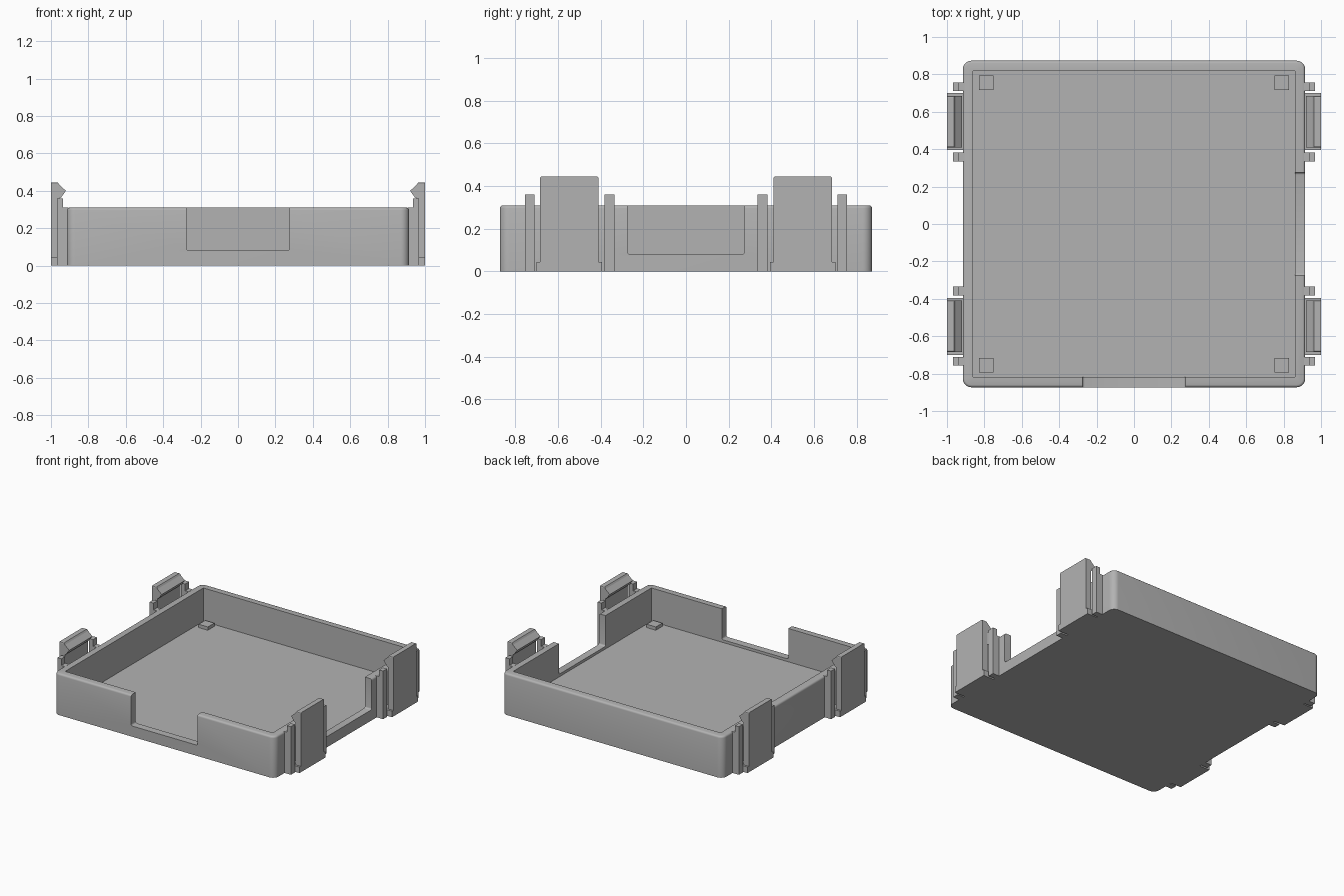
import bpy
import bmesh

cube = bpy.data.objects.get("Cube")
if cube:
    bpy.data.objects.remove(cube, do_unlink=True)

grey = bpy.data.materials.new("plain grey")
grey.use_nodes = True
grey.diffuse_color = (0.45, 0.45, 0.45, 1)
grey.node_tree.nodes["Principled BSDF"].inputs["Base Color"].default_value = grey.diffuse_color


def finish(bm, name):
    bmesh.ops.recalc_face_normals(bm, faces=bm.faces[:])
    mesh = bpy.data.meshes.new(name)
    bm.to_mesh(mesh)
    bm.free()
    mesh.materials.append(grey)
    obj = bpy.data.objects.new(name, mesh)
    bpy.context.collection.objects.link(obj)
    return obj


def box_mesh(x, y, z):
    bm = bmesh.new()
    bmesh.ops.create_cube(bm, size=1)
    for v in bm.verts:
        v.co = [lo if c < 0 else hi for c, (lo, hi) in zip(v.co, (x, y, z))]
    return bm


def bevel(bm, edges, width, segments):
    bmesh.ops.bevel(bm, geom=edges, offset=width, segments=segments,
                    profile=0.5, affect='EDGES')


def edges_along(bm, axis):
    return [e for e in bm.edges
            if abs((e.verts[0].co - e.verts[1].co).normalized()[axis]) > 0.99]


def extrude_profile(points, y, name, round_top=0):
    """Extrude an xz outline between two y values."""
    bm = bmesh.new()
    face = bm.faces.new([bm.verts.new((px, y[0], pz)) for px, pz in points])
    out = bmesh.ops.extrude_face_region(bm, geom=[face])
    for v in out["geom"]:
        if isinstance(v, bmesh.types.BMVert):
            v.co.y = y[1]
    if round_top:
        top = max(p[1] for p in points)
        bevel(bm, [e for e in bm.edges
                   if all(v.co.z > top - 0.001 for v in e.verts)
                   and abs(e.verts[0].co.y - e.verts[1].co.y) < 0.001], round_top, 2)
    return finish(bm, name)


# Tray shell: rounded block, hollowed, with openings in the front and left walls
W, D, H, WALL, FLOOR, SILL = 0.915, 0.873, 0.31, 0.055, 0.06, 0.08
bm = box_mesh((-W, W), (-D, D), (0, H))
bevel(bm, edges_along(bm, 2), 0.045, 8)
bevel(bm, [e for e in bm.edges if all(v.co.z > H - 0.001 for v in e.verts)], 0.014, 3)
tray = finish(bm, "tray")


def cut(bm):
    cutter = finish(bm, "cutter")
    cutter.hide_render = True
    mod = tray.modifiers.new("cut", 'BOOLEAN')
    mod.operation, mod.solver, mod.object = 'DIFFERENCE', 'EXACT', cutter
    bpy.context.view_layer.objects.active = tray
    bpy.ops.object.modifier_apply(modifier=mod.name)
    bpy.data.objects.remove(cutter, do_unlink=True)


IX, IY, HALF = W - WALL, D - WALL, 0.275
cut(box_mesh((-IX, IX), (-IY, IY), (FLOOR, 1)))
front = box_mesh((-HALF, HALF), (-1, -IY + 0.02), (SILL, 1))
bevel(front, [e for e in edges_along(front, 1) if e.verts[0].co.z < 0.5], 0.012, 3)
cut(front)
side = box_mesh((IX - 0.02, 1.2), (-HALF, HALF), (SILL, 1))
bevel(side, [e for e in edges_along(side, 0) if e.verts[0].co.z < 0.5], 0.012, 3)
cut(side)

bpy.ops.object.select_all(action='DESELECT')
tray.select_set(True)
bpy.context.view_layer.objects.active = tray
bpy.ops.object.shade_smooth_by_angle(angle=0.55)

# Outlines of the snap clip and of its guide post, on the +x side
clip_outline = [(W - 0.01, 0), (1, 0), (1, 0.445), (0.963, 0.445), (0.955, 0.432),
                (0.92, 0.4), (0.945, 0.365), (0.955, 0.36), (0.955, 0.045), (W - 0.01, 0.045)]
post_outline = [(W - 0.01, 0), (0.968, 0), (0.968, 0.36), (0.935, 0.36),
                (0.935, H), (W - 0.01, H)]

for sx, side_name in ((1, "left"), (-1, "right")):
    for sy, end_name in ((1, "back"), (-1, "front")):
        tag = f"{end_name}_{side_name}"

        def mirrored(points):
            return [(px * sx, pz) for px, pz in points]

        # Hooked clip with its wider foot
        extrude_profile(mirrored(clip_outline), (0.41 * sy, 0.685 * sy), f"clip_{tag}", 0.008)
        xs = sorted(((W - 0.01) * sx, sx))
        finish(box_mesh(xs, sorted((0.395 * sy, 0.70 * sy)), (0, 0.045)), f"clip_foot_{tag}")

        # Guide posts on both sides of the clip
        for label, yc in (("inner", 0.358), ("outer", 0.733)):
            extrude_profile(mirrored(post_outline),
                            ((yc - 0.023) * sy, (yc + 0.023) * sy), f"{label}_post_{tag}")

        # Corner pad on the floor
        finish(box_mesh(sorted((0.752 * sx, 0.828 * sx)), sorted((0.717 * sy, 0.793 * sy)),
                        (FLOOR - 0.01, FLOOR + 0.025)), f"pad_{tag}")
